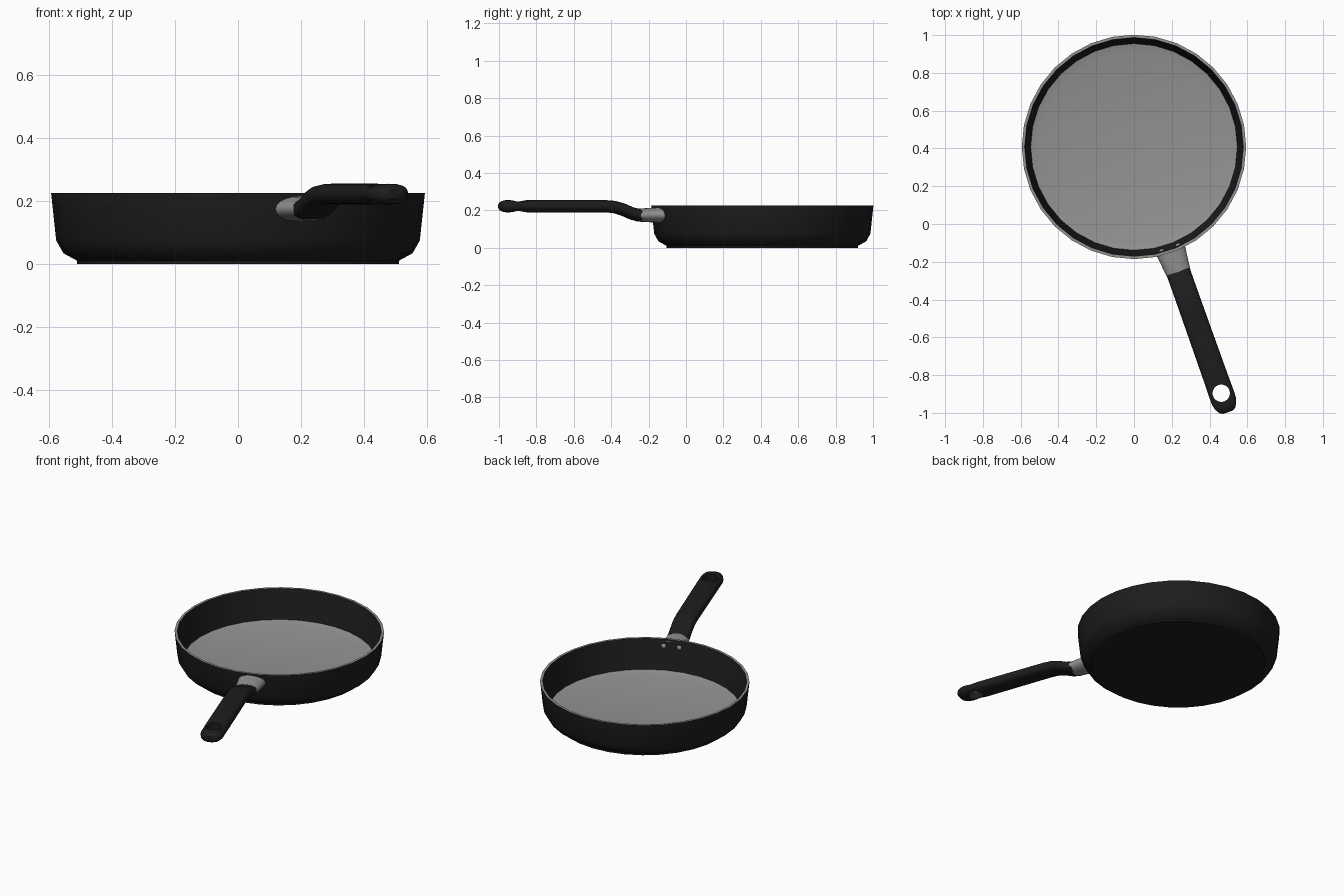
import bpy
import bmesh
from math import cos, sin, pi, radians, copysign

cube = bpy.data.objects.get("Cube")
if cube:
    bpy.data.objects.remove(cube)

CENTRE = (0, 0.408, 0)         # middle of the pan
HANDLE_TURN = radians(-70.5)   # handle points out along local +x
SIDES = 32


def material(name, value):
    mat = bpy.data.materials.new(name)
    mat.use_nodes = True
    colour = (value, value, value, 1)
    mat.diffuse_color = colour
    bsdf = mat.node_tree.nodes["Principled BSDF"]
    bsdf.inputs["Base Color"].default_value = colour
    bsdf.inputs["Roughness"].default_value = 0.6
    return mat


black = material("matte black", 0.0125)
steel = material("brushed steel", 0.29)


def finish(obj, turn=0.0, angle=35):
    obj.location = CENTRE
    obj.rotation_euler.z = turn
    bpy.ops.object.select_all(action="DESELECT")
    obj.select_set(True)
    bpy.context.view_layer.objects.active = obj
    bpy.ops.object.shade_smooth_by_angle(angle=radians(angle))


def loft(name, rings, mats, pick=None):
    """Skin a list of closed rings and cap both ends."""
    bm = bmesh.new()
    loops = [[bm.verts.new(p) for p in ring] for ring in rings]
    n = len(loops[0])
    for a, b in zip(loops, loops[1:]):
        for i in range(n):
            j = (i + 1) % n
            bm.faces.new((a[i], a[j], b[j], b[i]))
    bm.faces.new(loops[0][::-1])
    bm.faces.new(loops[-1])
    bmesh.ops.recalc_face_normals(bm, faces=bm.faces)
    if pick:
        for f in bm.faces:
            f.material_index = pick(f)
    mesh = bpy.data.meshes.new(name)
    bm.to_mesh(mesh)
    bm.free()
    for m in mats:
        mesh.materials.append(m)
    obj = bpy.data.objects.new(name, mesh)
    bpy.context.collection.objects.link(obj)
    return obj


def circle(r, z):
    return [(r * cos(2 * pi * i / SIDES), r * sin(2 * pi * i / SIDES), z)
            for i in range(SIDES)]


def section(x, z, half_w, half_h, power=0.8, n=20):
    """Rounded upright cross-section; a lower power makes it boxier."""
    def soft(t):
        return copysign(abs(t) ** power, t)
    return [(x, half_w * soft(cos(2 * pi * i / n)), z + half_h * soft(sin(2 * pi * i / n)))
            for i in range(n)]


# Pan body: outer wall up, over the rim, down the inside to a faintly dished floor
profile = [(0.511, 0), (0.511, 0.01), (0.555, 0.034), (0.578, 0.075),
           (0.594, 0.225), (0.579, 0.225), (0.547, 0.045),
           (0.50, 0.034), (0.02, 0.03)]
pan = loft("pan_body", [circle(r, z) for r, z in profile], [black, steel],
           lambda f: int(f.normal.z > 0.9))   # rim and cooking floor are steel
finish(pan)

# Steel sleeve joining the handle to the wall
sleeve = loft("handle_sleeve", [section(*s, power=1) for s in (
    (0.575, 0.175, 0.081, 0.041), (0.63, 0.175, 0.074, 0.039),
    (0.71, 0.174, 0.065, 0.034))], [steel])
finish(sleeve, HANDLE_TURN)

# Grip: rises from the sleeve, runs level, rounds off at the tip
grip = loft("handle_grip", [section(*s) for s in (
    (0.70, 0.174, 0.064, 0.034), (0.74, 0.183, 0.064, 0.034),
    (0.79, 0.204, 0.064, 0.034), (0.84, 0.218, 0.064, 0.033),
    (0.89, 0.222, 0.064, 0.033), (1.33, 0.222, 0.066, 0.033),
    (1.36, 0.222, 0.067, 0.030), (1.385, 0.222, 0.067, 0.026),
    (1.41, 0.222, 0.067, 0.030), (1.435, 0.222, 0.065, 0.033),
    (1.46, 0.222, 0.057, 0.032), (1.48, 0.222, 0.044, 0.025),
    (1.49, 0.222, 0.028, 0.014))], [black])

# Hanging hole near the tip
bpy.ops.mesh.primitive_cylinder_add(vertices=24, radius=0.046, depth=0.3,
                                    location=(1.383, 0, 0.222))
cutter = bpy.context.object
cutter.name = "hole_cutter"
cutter.hide_render = True
cut = grip.modifiers.new("hanging_hole", "BOOLEAN")
cut.object = cutter
cut.operation = "DIFFERENCE"
cut.solver = "EXACT"
bpy.ops.object.select_all(action="DESELECT")
grip.select_set(True)
bpy.context.view_layer.objects.active = grip
bpy.ops.object.modifier_apply(modifier=cut.name)
bpy.data.objects.remove(cutter)
finish(grip, HANDLE_TURN, 40)

# Pair of rivets on the inner wall
for side, name in ((1, "left_rivet"), (-1, "right_rivet")):
    bpy.ops.mesh.primitive_uv_sphere_add(segments=12, ring_count=8, radius=0.015)
    rivet = bpy.context.object
    rivet.name = name
    for v in rivet.data.vertices:
        v.co = (v.co.x * 0.7 + 0.568, v.co.y + side * 0.046, v.co.z + 0.185)
    rivet.data.materials.append(steel)
    finish(rivet, HANDLE_TURN)
